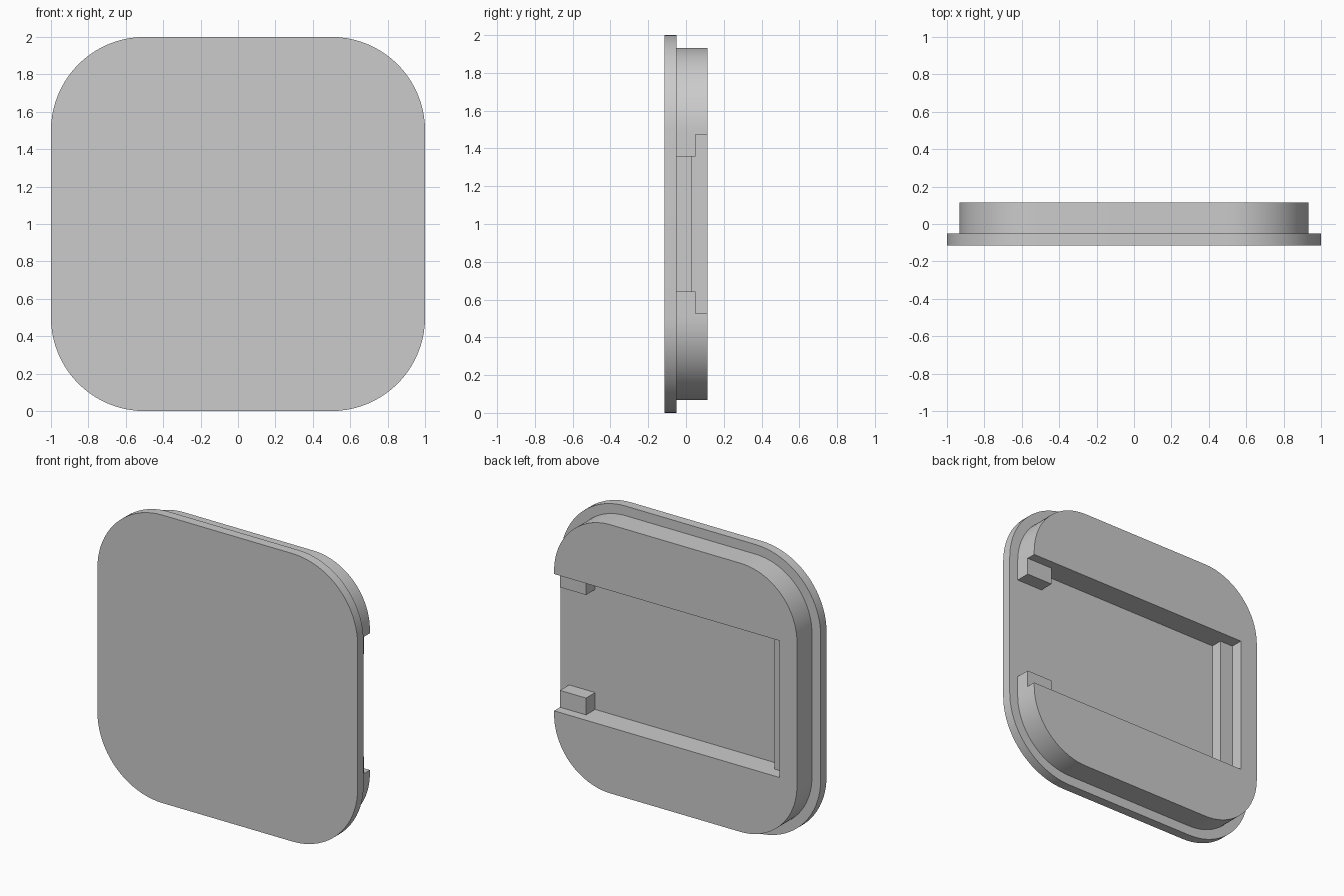
import bpy, bmesh, math
from mathutils import Vector

if "Cube" in bpy.data.objects:
    bpy.data.objects.remove(bpy.data.objects["Cube"], do_unlink=True)

grey = bpy.data.materials.new("light grey")
grey.use_nodes = True
colour = (0.6, 0.6, 0.6, 1)
grey.diffuse_color = colour
grey.node_tree.nodes["Principled BSDF"].inputs["Base Color"].default_value = colour

MID = 1.0                      # height of the centre
FRONT, LEDGE, BACK = -0.115, -0.05, 0.115
SINK = 0.01                    # overlap between joined parts
HALF_BODY = 0.933
HALF_SLOT = 0.475
SLOT_END = -0.80


def finish(name, bm):
    bmesh.ops.recalc_face_normals(bm, faces=bm.faces[:])
    mesh = bpy.data.meshes.new(name)
    bm.to_mesh(mesh)
    bm.free()
    mesh.materials.append(grey)
    obj = bpy.data.objects.new(name, mesh)
    bpy.context.collection.objects.link(obj)
    return obj


def smooth(obj):
    bpy.ops.object.select_all(action="DESELECT")
    obj.select_set(True)
    bpy.context.view_layer.objects.active = obj
    bpy.ops.object.shade_smooth_by_angle(angle=math.radians(30))


def rounded_slab(name, half, radius, y0, y1, steps=20):
    """Upright square slab with rounded corners, extruded along y."""
    bm = bmesh.new()
    inner = half - radius
    ring = []
    for quarter, (sx, sz) in enumerate([(1, 1), (-1, 1), (-1, -1), (1, -1)]):
        for i in range(steps + 1):
            a = (quarter + i / steps) * math.pi / 2
            ring.append(bm.verts.new((sx * inner + radius * math.cos(a), y0,
                                      MID + sz * inner + radius * math.sin(a))))
    face = bm.faces.new(ring)
    result = bmesh.ops.extrude_face_region(bm, geom=[face])
    moved = [v for v in result["geom"] if isinstance(v, bmesh.types.BMVert)]
    bmesh.ops.translate(bm, verts=moved, vec=(0, y1 - y0, 0))
    return finish(name, bm)


def box(name, low, high):
    low, high = Vector(low), Vector(high)
    bm = bmesh.new()
    bmesh.ops.create_cube(bm, size=1)
    bmesh.ops.scale(bm, verts=bm.verts[:], vec=high - low)
    bmesh.ops.translate(bm, verts=bm.verts[:], vec=(low + high) / 2)
    return finish(name, bm)


# Front plate and the smaller raised body behind it
plate = rounded_slab("front_plate", 1.0, 0.5, FRONT, LEDGE)
body = rounded_slab("raised_body", HALF_BODY, 0.433, LEDGE - SINK, BACK)

# Wide slot open on the left side
cutter = box("slot_cutter", (SLOT_END, -0.3, MID - HALF_SLOT),
             (1.3, 0.3, MID + HALF_SLOT))
cutter.hide_render = True
cut = body.modifiers.new("slot", "BOOLEAN")
cut.operation = "DIFFERENCE"
cut.solver = "EXACT"
cut.object = cutter
bpy.context.view_layer.objects.active = body
bpy.ops.object.modifier_apply(modifier=cut.name)
bpy.data.objects.remove(cutter, do_unlink=True)

for part in (plate, body):
    smooth(part)

# Low step at the closed end of the slot
box("slot_step", (SLOT_END, LEDGE - SINK, MID - HALF_SLOT),
    (-0.70, 0.03, MID + HALF_SLOT))

# Stop blocks in both corners of the open end
for name, side in (("upper_stop", 1), ("lower_stop", -1)):
    z0, z1 = sorted((MID + side * 0.358, MID + side * HALF_SLOT))
    box(name, (0.733, LEDGE - SINK, z0), (HALF_BODY, 0.05, z1))
